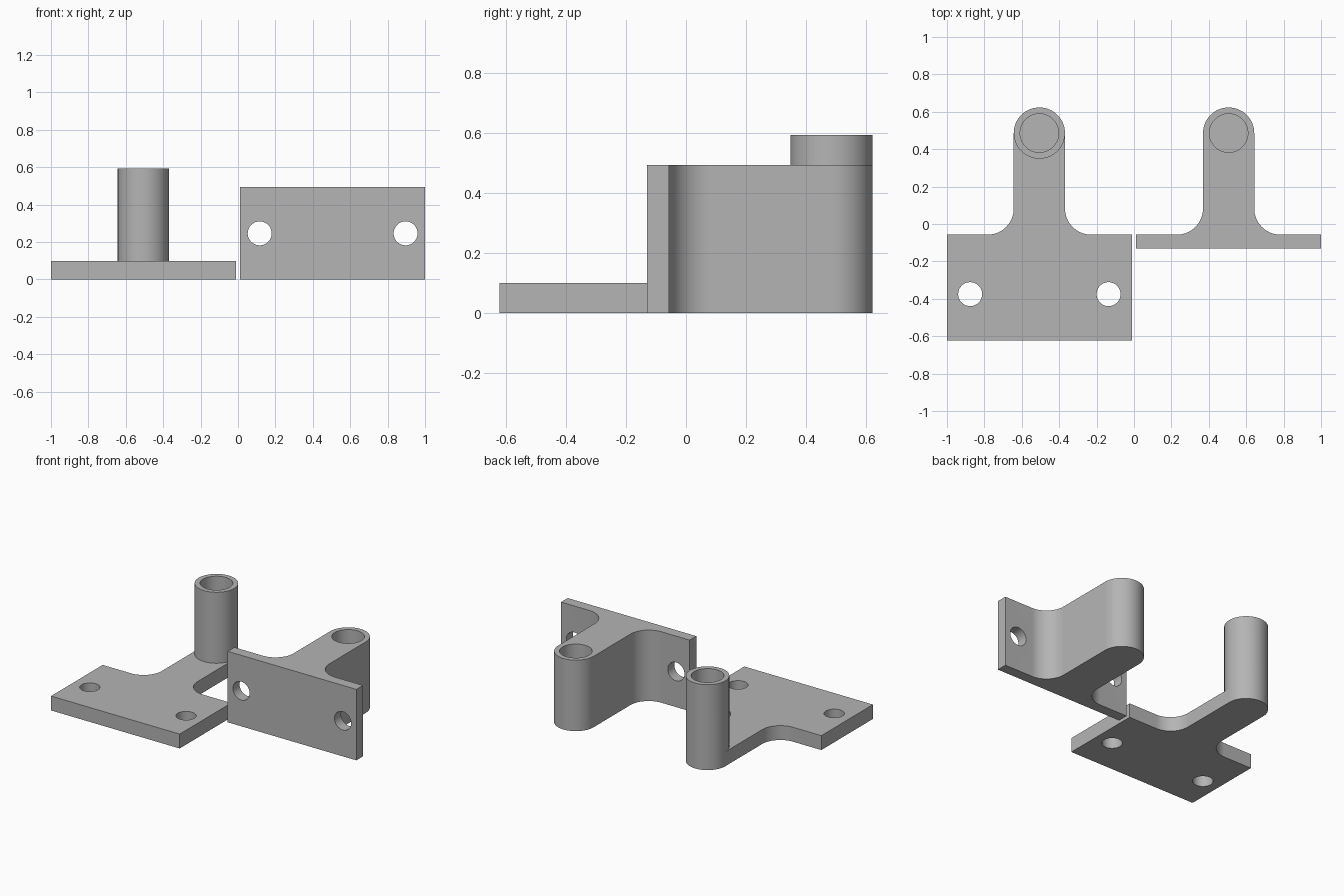
import bpy
import bmesh
from math import cos, sin, pi, radians
from mathutils import Matrix

if "Cube" in bpy.data.objects:
    bpy.data.objects.remove(bpy.data.objects["Cube"], do_unlink=True)

# Shared dimensions
HALF = 0.494      # half the mounting plate width
BACK = -0.057     # rear face of both plates
ARM_R = 0.137     # half the arm width, also its rounded end
ARM_Y = 0.486     # centre of the rounded end
FILLET = 0.14
BORE_R = 0.103
HOLE_R = 0.064
SEG = 64

# The single grey material
grey = bpy.data.materials.new("plain_grey")
grey.use_nodes = True
color = (0.46, 0.46, 0.46, 1)
grey.diffuse_color = color
grey.node_tree.nodes["Principled BSDF"].inputs["Base Color"].default_value = color


def arc(cx, cy, r, start, end, steps):
    angles = [radians(start + (end - start) * i / steps) for i in range(steps + 1)]
    return [(cx + r * cos(a), cy + r * sin(a)) for a in angles]


def new_object(name, bm):
    mesh = bpy.data.meshes.new(name)
    bm.to_mesh(mesh)
    bm.free()
    obj = bpy.data.objects.new(name, mesh)
    mesh.materials.append(grey)
    bpy.context.collection.objects.link(obj)
    return obj


def bracket_body(name, cx, front, height):
    """Plate with a filleted, round-ended arm, extruded upwards."""
    side = ARM_R + FILLET
    outline = [(-HALF, front), (HALF, front), (HALF, BACK)]
    outline += arc(side, BACK + FILLET, FILLET, 270, 180, 20)
    outline += arc(0, ARM_Y, ARM_R, 0, 180, SEG // 2)
    outline += arc(-side, BACK + FILLET, FILLET, 0, -90, 20)
    outline += [(-HALF, BACK)]
    bm = bmesh.new()
    face = bm.faces.new([bm.verts.new((cx + x, y, 0)) for x, y in outline])
    top = bmesh.ops.extrude_face_region(bm, geom=[face])["geom"]
    verts = [v for v in top if isinstance(v, bmesh.types.BMVert)]
    bmesh.ops.translate(bm, verts=verts, vec=(0, 0, height))
    bmesh.ops.recalc_face_normals(bm, faces=bm.faces)
    return new_object(name, bm)


def cylinder(name, centre, radius, depth, along_y=False):
    bm = bmesh.new()
    turn = Matrix.Rotation(pi / 2 if along_y else 0, 4, "X")
    bmesh.ops.create_cone(bm, cap_ends=True, segments=SEG, radius1=radius,
                          radius2=radius, depth=depth,
                          matrix=Matrix.Translation(centre) @ turn)
    return new_object(name, bm)


def combine(obj, tool, operation):
    mod = obj.modifiers.new(operation.lower(), "BOOLEAN")
    mod.operation = operation
    mod.solver = "EXACT"
    mod.object = tool
    bpy.context.view_layer.objects.active = obj
    bpy.ops.object.modifier_apply(modifier=mod.name)
    bpy.data.objects.remove(tool, do_unlink=True)


def finish(obj):
    bpy.ops.object.select_all(action="DESELECT")
    obj.select_set(True)
    bpy.context.view_layer.objects.active = obj
    bpy.ops.object.shade_smooth_by_angle(angle=radians(30))


def bore(obj, cx, floor, top):
    depth = top - floor + 0.1
    combine(obj, cylinder("bore", (cx, ARM_Y, floor + depth / 2), BORE_R, depth),
            "DIFFERENCE")


# Flat bracket with an upright socket on the arm end
cx, thick, post_top = -0.506, 0.1, 0.593
flat = bracket_body("flat_bracket", cx, -0.623, thick)
combine(flat, cylinder("socket", (cx, ARM_Y, post_top / 2), ARM_R, post_top), "UNION")
bore(flat, cx, thick, post_top)
for s in (-1, 1):
    combine(flat, cylinder("screw_hole", (cx + s * 0.37, -0.375, 0), HOLE_R, 1),
            "DIFFERENCE")
finish(flat)

# Wall bracket with a full-height arm and a vertical plate
cx, height = 0.506, 0.493
wall = bracket_body("wall_bracket", cx, -0.13, height)
bore(wall, cx, thick, height)
for s in (-1, 1):
    combine(wall, cylinder("screw_hole", (cx + s * 0.39, -0.1, height / 2),
                           HOLE_R, 0.4, True), "DIFFERENCE")
finish(wall)
